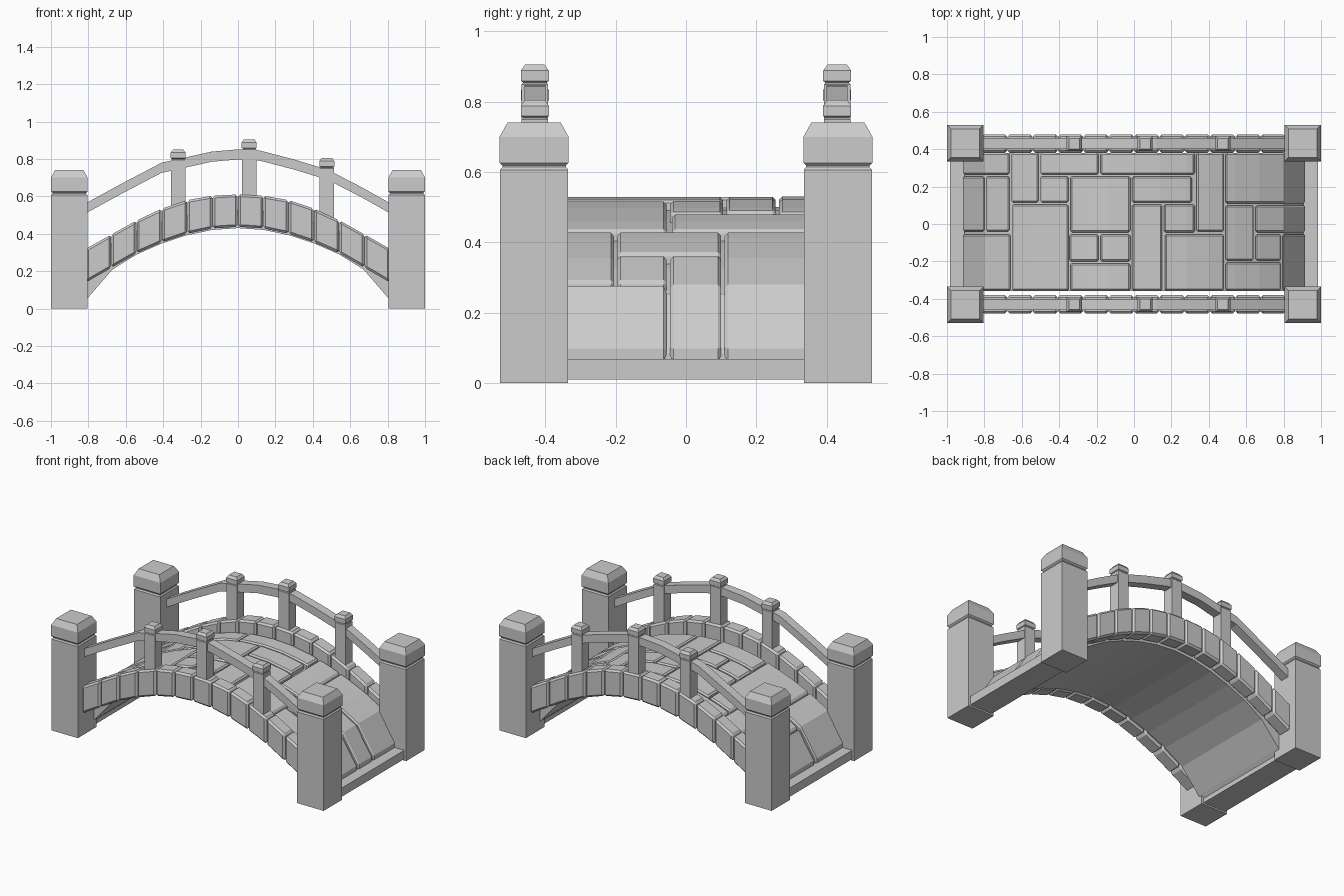
import bpy
import bmesh

cube = bpy.data.objects.get("Cube")
if cube:
    bpy.data.objects.remove(cube, do_unlink=True)

stone = bpy.data.materials.new("grey stone")
stone.use_nodes = True
GREY = (0.6, 0.6, 0.6, 1)
stone.diffuse_color = GREY
stone.node_tree.nodes["Principled BSDF"].inputs["Base Color"].default_value = GREY


def finish(name, bm, bevel=0):
    """Turn a bmesh into a flat-shaded stone object with chamfered edges."""
    bmesh.ops.recalc_face_normals(bm, faces=bm.faces)
    mesh = bpy.data.meshes.new(name)
    bm.to_mesh(mesh)
    bm.free()
    mesh.materials.append(stone)
    obj = bpy.data.objects.new(name, mesh)
    bpy.context.scene.collection.objects.link(obj)
    if bevel:
        mod = obj.modifiers.new("chamfer", 'BEVEL')
        mod.width = bevel
        mod.segments = 1
        mod.limit_method = 'ANGLE'
        mod.angle_limit = 0.87
    return obj


def loft(name, rings, bevel=0):
    """Join four-cornered rings into a closed solid."""
    bm = bmesh.new()
    loops = [[bm.verts.new(p) for p in ring] for ring in rings]
    for a, b in zip(loops, loops[1:]):
        for i in range(4):
            j = (i + 1) % 4
            bm.faces.new((a[i], a[j], b[j], b[i]))
    bm.faces.new(loops[0])
    bm.faces.new(loops[-1])
    return finish(name, bm, bevel)


def strip(name, sections, y0, y1, bevel=0):
    """Solid running along x from (x, low z, high z) sections."""
    return loft(name, [[(x, y0, lo), (x, y1, lo), (x, y1, hi), (x, y0, hi)]
                       for x, lo, hi in sections], bevel)


def square_stack(name, x, y, profile):
    """Square column from (half width, z) steps."""
    return loft(name, [[(x - h, y - h, z), (x + h, y - h, z),
                        (x + h, y + h, z), (x - h, y + h, z)] for h, z in profile])


def curve(points):
    """Piecewise linear height, mirrored about x = 0."""
    def height(x):
        x = abs(x)
        for (xa, za), (xb, zb) in zip(points, points[1:]):
            if x <= xb:
                return za + (zb - za) * (x - xa) / (xb - xa)
        return points[-1][1]
    return height


def cuts(x0, x1, breaks):
    inner = [s * b for b in breaks for s in (-1, 1)]
    return [x0] + sorted({b for b in inner if x0 + 0.01 < b < x1 - 0.01}) + [x1]


BREAKS = (0, 0.14, 0.28, 0.41, 0.54, 0.67, 0.8)
deck_top = curve([(0, 0.53), (0.14, 0.522), (0.28, 0.497), (0.41, 0.46), (0.54, 0.412),
                  (0.67, 0.355), (0.8, 0.28), (0.92, 0.09)])
deck_low = curve([(0, 0.43), (0.14, 0.42), (0.28, 0.39), (0.41, 0.347), (0.54, 0.29),
                  (0.67, 0.21), (0.8, 0.06), (0.85, 0.01), (0.92, 0.01)])
arch_top = curve([(0, 0.61), (0.14, 0.603), (0.28, 0.578), (0.41, 0.533), (0.54, 0.472),
                  (0.67, 0.4), (0.81, 0.32)])
arch_low = curve([(0, 0.437), (0.14, 0.428), (0.28, 0.398), (0.41, 0.353), (0.54, 0.296),
                  (0.67, 0.222), (0.81, 0.14)])

# Arched core under the paving
strip("deck_core", [(x, deck_low(x), max(deck_top(x) - 0.03, 0.05))
                    for x in cuts(-0.905, 0.905, BREAKS + (0.85,))], -0.357, 0.378)

# Paving slabs: x start, x end, y start, y end
SLABS = [
    (-.915, -.665, .265, .38), (-.915, -.8, -.04, .255), (-.79, -.665, -.04, .255),
    (-.915, -.66, -.357, -.055), (-.655, -.51, .115, .38), (-.5, -.19, .265, .38),
    (-.5, -.35, .115, .255), (-.65, -.35, -.357, .105), (-.34, -.02, -.045, .255),
    (-.18, .325, .265, .38), (-.01, .31, .115, .255), (-.345, -.19, -.2, -.055),
    (-.18, -.02, -.2, -.055), (-.34, -.02, -.357, -.21), (-.01, .15, -.357, .105),
    (.16, .325, -.045, .105), (.165, .48, -.357, -.055), (.335, .48, -.04, .38),
    (.49, .915, .11, .38), (.49, .64, -.195, .1), (.65, .915, -.045, .1),
    (.65, .785, -.195, -.055), (.49, .785, -.357, -.205), (.795, .915, -.357, -.055),
]
for n, (x0, x1, y0, y1) in enumerate(SLABS, 1):
    strip(f"paving_slab_{n}", [(x, deck_top(x) - 0.045, deck_top(x))
                               for x in cuts(x0, x1, BREAKS)], y0, y1, 0.009)

RAIL = [(-.83, .5), (-.62, .615), (-.41, .725), (-.14, .785), (0, .797), (.12, .79),
        (.3, .743), (.48, .688), (.66, .595), (.83, .5)]
POSTS = [(-.32, .85), (.06, .905), (.475, .805)]

for side, s in (("front", -1), ("back", 1)):
    # Arch stones along each edge
    for n in range(12):
        x0 = -0.812 + n * 0.1354
        x1 = x0 + 0.1334
        ends = sorted((s * 0.38, s * 0.479))
        strip(f"{side}_arch_stone_{n + 1}",
              [(x, arch_low(x), arch_top(x)) for x in (x0, x1)], *ends, 0.012)

    # Curved handrail
    strip(f"{side}_handrail", [(x, z, z + 0.054) for x, z in RAIL],
          *sorted((s * 0.4, s * 0.46)))

    # Rail posts with small caps
    for n, (x, top) in enumerate(POSTS, 1):
        square_stack(f"{side}_rail_post_{n}", x, s * 0.43, [
            (.038, arch_top(x) - .04), (.038, top - .056), (.034, top - .052),
            (.034, top - .05), (.04, top - .046), (.04, top - .017), (.028, top)])

for side, s in (("right", -1), ("left", 1)):
    # Corner pillars with tapered caps
    for end, t in (("front", -1), ("back", 1)):
        square_stack(f"{end}_{side}_pillar", s * 0.902, t * 0.432, [
            (.097, 0), (.097, .606), (.09, .614), (.09, .618),
            (.098, .626), (.098, .7), (.076, .74)])
    # Sill beam between the pillars
    strip(f"{side}_sill", [(x, 0.01, 0.068) for x in sorted((s * 0.82, s * 0.985))],
          -0.345, 0.345)
